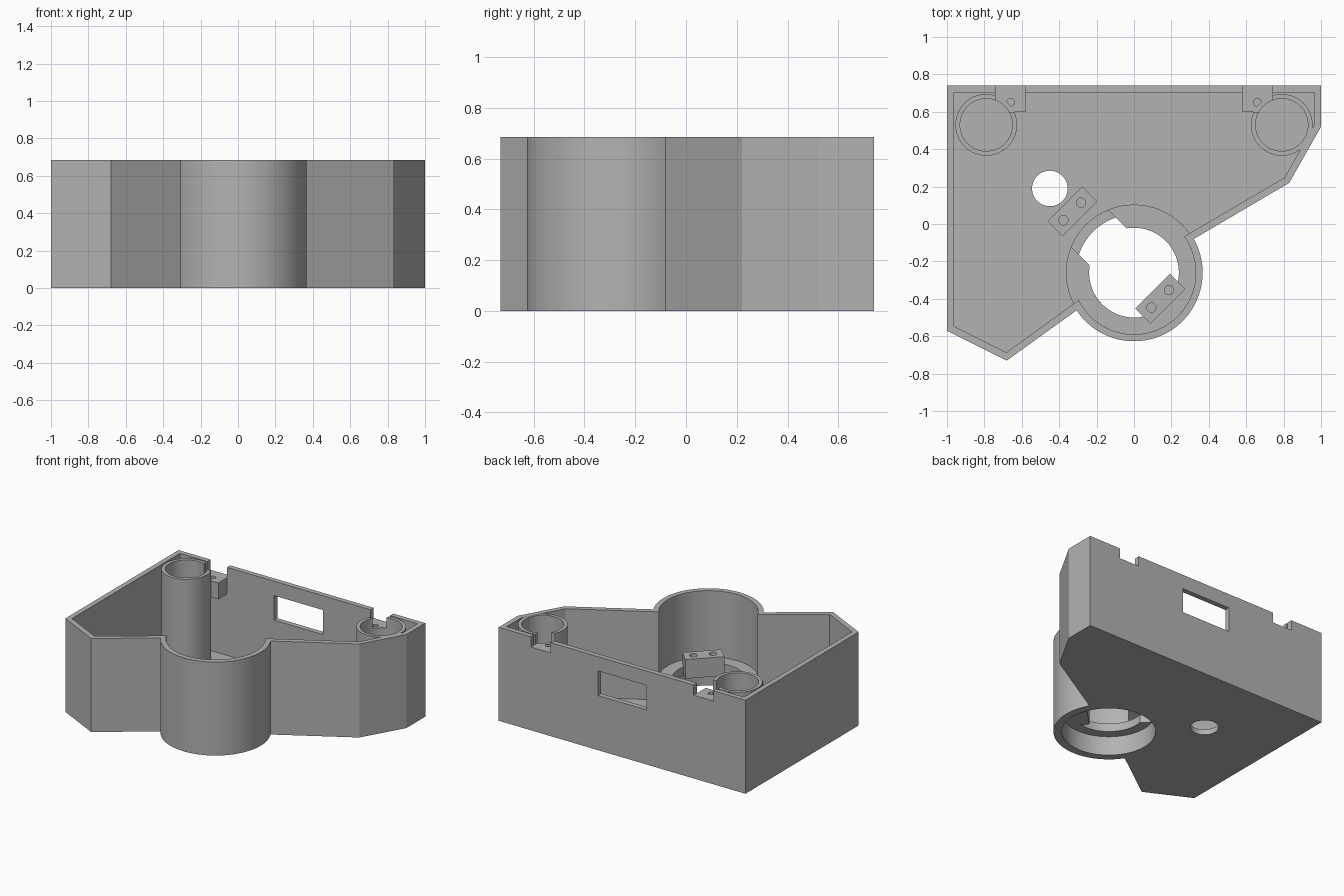
import bpy, bmesh, math
from mathutils import Matrix, Vector

if "Cube" in bpy.data.objects:
    bpy.data.objects.remove(bpy.data.objects["Cube"])

H = 0.685              # overall height
FLOOR = 0.04           # floor thickness
CX, CY = 0.0, -0.26    # centre of the round bay

grey = bpy.data.materials.new("plain_grey")
grey.diffuse_color = (0.45, 0.45, 0.45, 1)
grey.use_nodes = True
grey.node_tree.nodes["Principled BSDF"].inputs["Base Color"].default_value = grey.diffuse_color


def prism(name, pts, z0, z1):
    """Extrude a plan outline from z0 to z1."""
    bm = bmesh.new()
    face = bm.faces.new([bm.verts.new((x, y, z0)) for x, y in pts])
    up = bmesh.ops.extrude_face_region(bm, geom=[face])["geom"]
    bmesh.ops.translate(bm, vec=(0, 0, z1 - z0),
                        verts=[v for v in up if isinstance(v, bmesh.types.BMVert)])
    bmesh.ops.recalc_face_normals(bm, faces=bm.faces)
    me = bpy.data.meshes.new(name)
    bm.to_mesh(me)
    bm.free()
    me.materials.append(grey)
    ob = bpy.data.objects.new(name, me)
    bpy.context.collection.objects.link(ob)
    return ob


def arc(x, y, r, a0, a1, n):
    """Points on an arc, both ends included."""
    return [(x + r * math.cos(math.radians(a0 + (a1 - a0) * i / n)),
             y + r * math.sin(math.radians(a0 + (a1 - a0) * i / n))) for i in range(n + 1)]


def cylinder(name, x, y, r, z0, z1, n=64):
    return prism(name, arc(x, y, r, 0, 360, n)[:-1], z0, z1)


def box(name, x0, x1, y0, y1, z0, z1):
    return prism(name, [(x0, y0), (x1, y0), (x1, y1), (x0, y1)], z0, z1)


def turned_box(name, x, y, length, width, z0, z1, angle=45):
    rot = Matrix.Rotation(math.radians(angle), 2)
    pts = [Vector((x, y)) + rot @ Vector((sx * length / 2, sy * width / 2))
           for sx, sy in ((-1, -1), (1, -1), (1, 1), (-1, 1))]
    return prism(name, [tuple(p) for p in pts], z0, z1)


def cut(ob, *cutters):
    """Subtract each cutter from the object and remove the cutter."""
    bpy.context.view_layer.objects.active = ob
    for c in cutters:
        c.hide_render = True
        mod = ob.modifiers.new("cut", 'BOOLEAN')
        mod.operation, mod.solver, mod.object = 'DIFFERENCE', 'EXACT', c
        bpy.ops.object.modifier_apply(modifier=mod.name)
        bpy.data.objects.remove(c)


# Housing: outer outline with a round bay, hollowed above the floor
outer = ([(1, 0.74), (-1, 0.74), (-1, -0.57), (-0.68, -0.73)]
         + arc(CX, CY, 0.367, 213.3, 389.4, 48)
         + [(0.83, 0.22), (1, 0.52)])
inner = ([(0.963, 0.703), (-0.963, 0.703), (-0.963, -0.547), (-0.683, -0.687)]
         + arc(CX, CY, 0.33, 206.5, 395.8, 48)
         + [(0.805, 0.248), (0.963, 0.53)])
housing = prism("housing", outer, 0, H)
cut(housing,
    prism("cavity", inner, FLOOR, H + 0.1),
    cylinder("bay_opening", CX, CY, 0.31, -0.1, 0.1),
    cylinder("cable_hole", -0.45, 0.19, 0.095, -0.1, 0.1, 48),
    box("window", -0.2, 0.195, 0.65, 0.8, 0.40, 0.58))

# Raised flange ring in the bay, recessed from below and slotted at one side
flange = cylinder("bay_flange", CX, CY, 0.364, 0.02, 0.2)
d = 0.2 / math.sqrt(2)
cut(flange,
    cylinder("recess", CX, CY, 0.31, -0.1, 0.14),
    cylinder("bore", CX, CY, 0.24, -0.1, 0.3),
    turned_box("slot", CX - d, CY + d, 0.28, 0.42, 0.139, 0.3))

# Two turned mounting blocks with screw holes
for name, x, y, z0 in (("inner_mounting_block", -0.33, 0.067, 0.03),
                       ("bay_mounting_block", 0.14, -0.40, 0.14)):
    block = turned_box(name, x, y, 0.263, 0.115, z0, 0.28)
    cut(block, *[cylinder("screw_hole", x + s * 0.047, y + s * 0.047, 0.025, 0.18, 0.4, 24)
                 for s in (-1, 1)])

# Corner tubes, wall notches and screw lugs, mirrored left and right
for side, s in (("left", -1), ("right", 1)):
    x0, x1 = sorted((s * 0.74, s * 0.58))
    tx, ty = s * 0.79, 0.53
    cut(housing, box("notch", x0, x1, 0.6, 0.8, 0.61, 0.8))
    tube = cylinder(side + "_corner_tube", tx, ty, 0.165, 0.02, H - 0.001)
    cut(tube,
        cylinder("bore", tx, ty, 0.14, FLOOR, 0.8),
        box("notch", x0, x1, 0.6, 0.8, 0.61, 0.8))
    lug = box(side + "_screw_lug", x0, x1, 0.6, 0.706, 0.49, 0.61)
    cut(lug,
        cylinder("bore", tx, ty, 0.141, FLOOR, 0.8),
        cylinder("screw_hole", s * 0.66, 0.65, 0.021, 0.52, 0.8, 24))

# Smooth the round walls and keep the corners sharp
for ob in bpy.data.objects:
    ob.select_set(True)
bpy.context.view_layer.objects.active = housing
bpy.ops.object.shade_smooth_by_angle(angle=math.radians(25))
